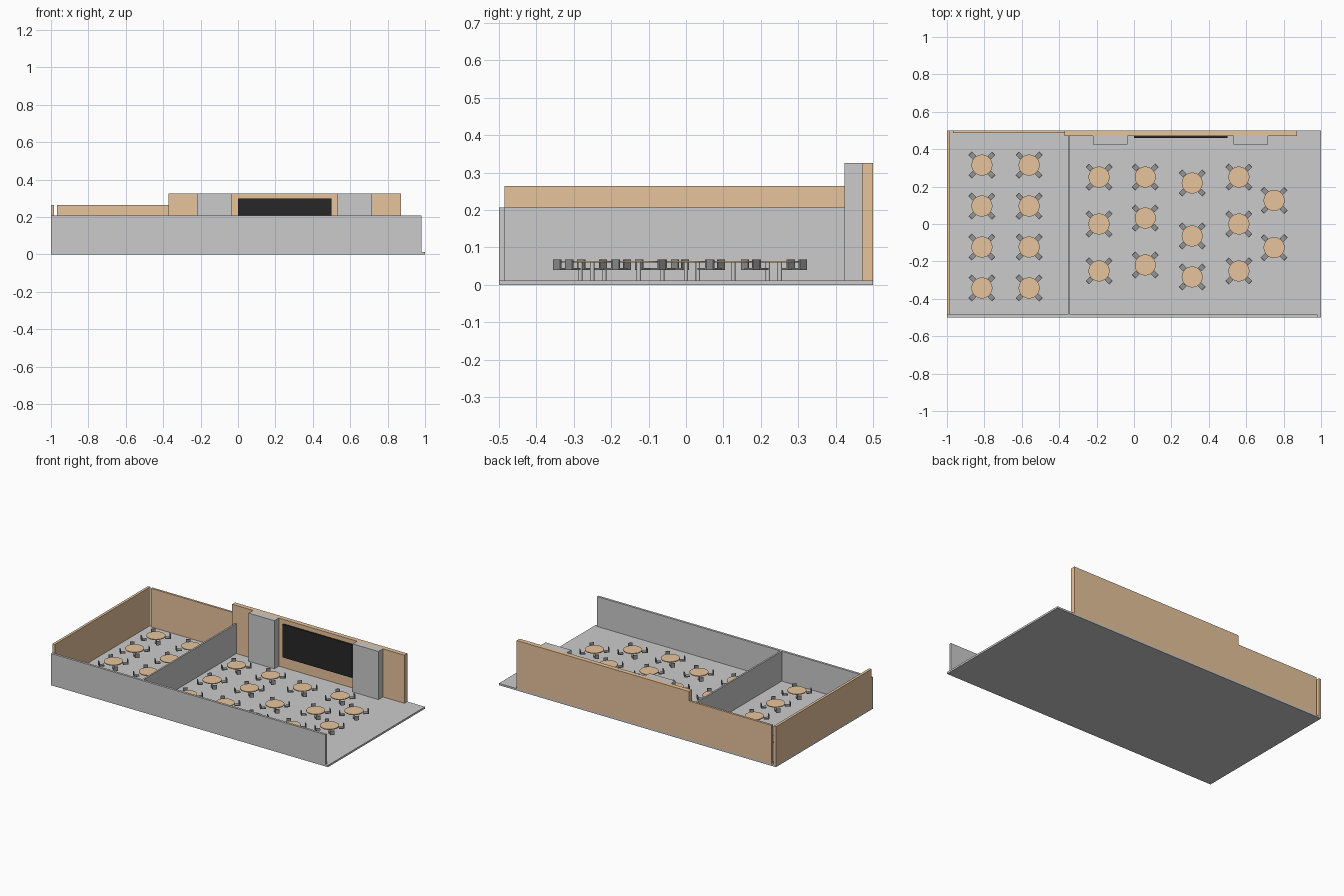
import bpy
from math import radians, cos, sin

if "Cube" in bpy.data.objects:
    bpy.data.objects.remove(bpy.data.objects["Cube"])


def material(name, rgb):
    m = bpy.data.materials.new(name)
    m.diffuse_color = (*rgb, 1)
    m.use_nodes = True
    m.node_tree.nodes["Principled BSDF"].inputs["Base Color"].default_value = m.diffuse_color
    return m


WOOD = material("wood", (0.8, 0.55, 0.33))
BLACK = material("screen_black", (0.02, 0.02, 0.02))
DARK = material("chair_grey", (0.3, 0.3, 0.3))
FLOOR = material("floor_grey", (0.6, 0.6, 0.6))


def finish(name, mat):
    ob = bpy.context.object
    ob.name = ob.data.name = name
    if mat:
        ob.data.materials.append(mat)
    return ob


def box(name, x, y, z, mat=None):
    """Box from (min, max) ranges on each axis."""
    bpy.ops.mesh.primitive_cube_add(size=1, location=[sum(r) / 2 for r in (x, y, z)])
    bpy.context.object.scale = [r[1] - r[0] for r in (x, y, z)]
    bpy.ops.object.transform_apply(location=True, rotation=False, scale=True)
    return finish(name, mat)


def disc(name, radius, z0, z1, sides, mat=None):
    bpy.ops.mesh.primitive_cylinder_add(vertices=sides, radius=radius, depth=z1 - z0,
                                        location=(0, 0, (z0 + z1) / 2))
    bpy.ops.object.transform_apply(location=True, rotation=False, scale=False)
    bpy.ops.object.shade_smooth_by_angle()
    return finish(name, mat)


def place(master, name, x, y, angle=0):
    """Linked copy of a part, moved to a table position."""
    ob = bpy.data.objects.new(name, master.data)
    ob.location = (x, y, 0)
    ob.rotation_euler.z = angle
    bpy.context.collection.objects.link(ob)


# Room shell
F = 0.012
box("floor", (-1, 1), (-0.5, 0.5), (0, F), FLOOR)
box("front_wall", (-1, 0.982), (-0.5, -0.485), (F, 0.207))
box("partition_wall", (-0.352, -0.341), (-0.485, 0.47), (F, 0.207))
box("left_wall", (-1, -0.983), (-0.485, 0.5), (F, 0.264), WOOD)
box("low_back_wall", (-0.967, -0.372), (0.486, 0.5), (F, 0.264), WOOD)
box("stage_back_wall", (-0.372, 0.872), (0.47, 0.5), (F, 0.326), WOOD)

# Screen between two pillars
for side, x in (("left", -0.22), ("right", 0.531)):
    box(side + "_pillar", (x, x + 0.186), (0.424, 0.47), (F, 0.326))
box("screen", (0, 0.5), (0.46, 0.47), (0.082, 0.298), BLACK)

# Table and chair parts, modelled around the origin
parts = {
    "table_top": disc("table_top", 0.056, 0.059, 0.064, 32, WOOD),
    "table_leg": disc("table_leg", 0.006, F, 0.059, 16),
}
chair_parts = {
    "chair_seat": box("chair_seat", (0.056, 0.084), (-0.013, 0.013), (0.04, 0.045), DARK),
    "chair_back": box("chair_back", (0.084, 0.089), (-0.013, 0.013), (0.04, 0.067), DARK),
}

# Table positions: column x, then row y values
left_rows = (0.315, 0.096, -0.123, -0.342)
columns = [
    (-0.813, left_rows), (-0.561, left_rows),
    (-0.187, (0.251, 0, -0.251)), (0.06, (0.251, 0.032, -0.219)),
    (0.311, (0.219, -0.064, -0.283)), (0.561, (0.251, 0, -0.251)),
    (0.749, (0.126, -0.126)),
]
for x, rows in columns:
    for y in rows:
        for name, master in parts.items():
            place(master, name, x, y)
        for k in range(4):
            for name, master in chair_parts.items():
                place(master, name, x, y, radians(45 + 90 * k))

# Drop the masters, keeping only the placed copies
for ob in (*parts.values(), *chair_parts.values()):
    bpy.data.objects.remove(ob)
